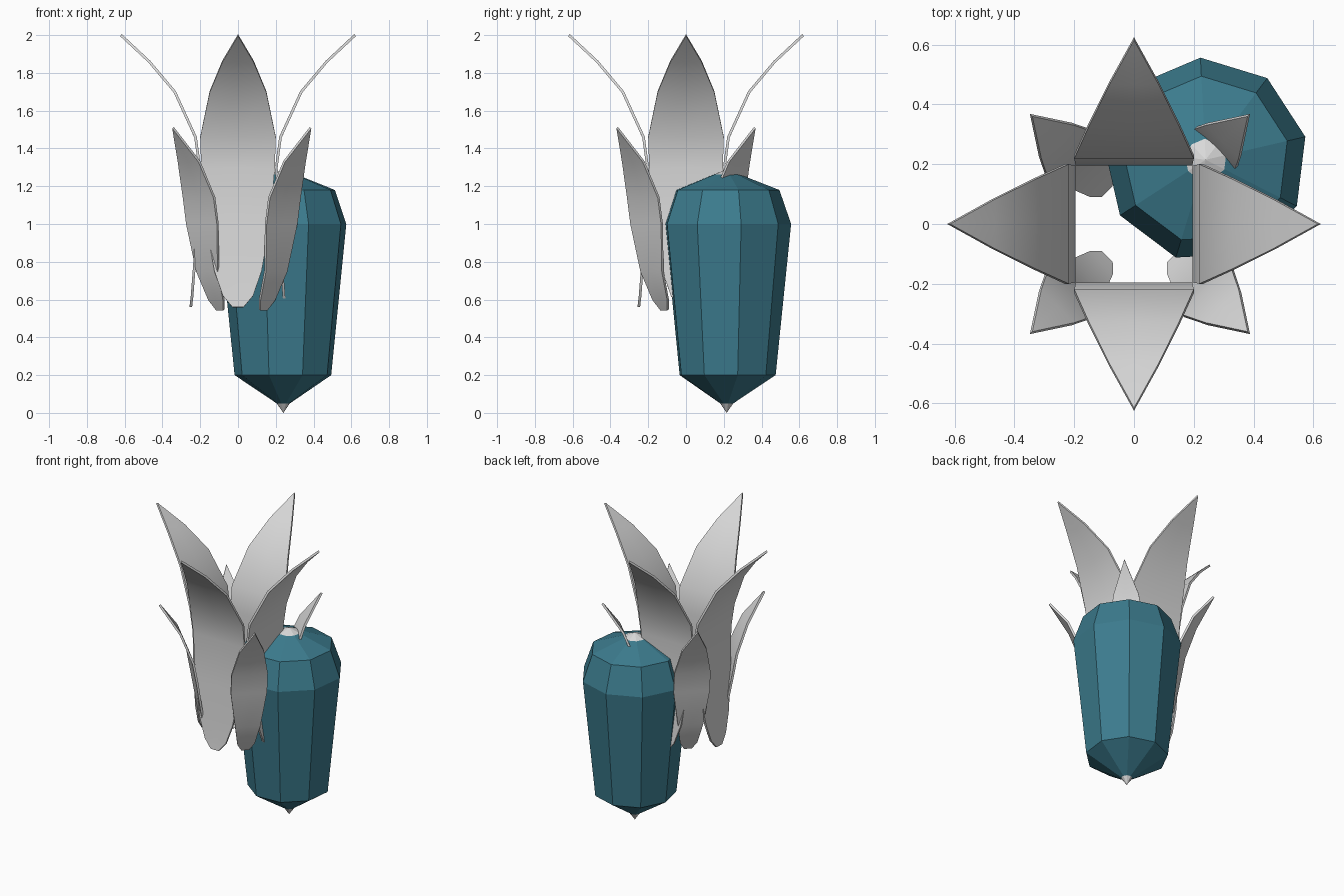
import bpy
import bmesh
from math import sin, cos, pi, radians
from mathutils import Matrix

cube = bpy.data.objects.get("Cube")
if cube:
    bpy.data.objects.remove(cube, do_unlink=True)


def make_material(name, rgb):
    mat = bpy.data.materials.new(name)
    mat.use_nodes = True
    mat.diffuse_color = (*rgb, 1)
    mat.node_tree.nodes["Principled BSDF"].inputs["Base Color"].default_value = (*rgb, 1)
    return mat


TEAL = make_material("teal crystal", (0.045, 0.2, 0.27))
GREY = make_material("pale grey", (0.7, 0.7, 0.7))


def add_object(name, bm, materials):
    bmesh.ops.recalc_face_normals(bm, faces=bm.faces)
    mesh = bpy.data.meshes.new(name)
    bm.to_mesh(mesh)
    bm.free()
    for mat in materials:
        mesh.materials.append(mat)
    obj = bpy.data.objects.new(name, mesh)
    bpy.context.collection.objects.link(obj)
    return obj


def crystal(name, profile, sides, phase, centre):
    """Lathe a faceted solid whose first and last points are tips."""
    bm = bmesh.new()
    rings = []
    for radius, z in profile:
        count = sides if radius else 1
        rings.append([bm.verts.new((centre[0] + radius * cos(phase + 2 * pi * i / sides),
                                    centre[1] + radius * sin(phase + 2 * pi * i / sides), z))
                      for i in range(count)])
    for level, (low, high) in enumerate(zip(rings, rings[1:])):
        for i in range(sides):
            j = (i + 1) % sides
            corners = [low[i % len(low)], low[j % len(low)],
                       high[j % len(high)], high[i % len(high)]]
            face = bm.faces.new(list(dict.fromkeys(corners)))
            # Both tips are pale, the body is teal
            face.material_index = 1 if level in (0, len(rings) - 2) else 0
    return add_object(name, bm, [TEAL, GREY])


def leaf(name, rows, angle, centre_x=0):
    """Build a blade from (distance, height, half width) rows, ending in a tip."""
    bm = bmesh.new()
    strips = [[bm.verts.new((r, side * w, z)) for side in ((-1, 0, 1) if w else (0,))]
              for r, z, w in rows]
    for low, high in zip(strips, strips[1:]):
        for i in range(2):
            top = high[i:i + 2] if len(high) > 1 else high
            bm.faces.new([low[i], low[i + 1], *reversed(top)])
    bm.transform(Matrix.Translation((centre_x, 0, 0)) @ Matrix.Rotation(angle, 4, "Z"))
    obj = add_object(name, bm, [GREY])
    solid = obj.modifiers.new("thickness", "SOLIDIFY")
    solid.thickness = 0.014
    solid.offset = 0
    bpy.ops.object.select_all(action="DESELECT")
    obj.select_set(True)
    bpy.context.view_layer.objects.active = obj
    bpy.ops.object.modifier_apply(modifier=solid.name)
    bpy.ops.object.shade_smooth_by_angle(angle=radians(40))
    return obj


# Faceted crystal with pale tips
crystal("crystal_body",
        [(0, 0), (0.035, 0.05), (0.26, 0.2), (0.342, 1.0),
         (0.28, 1.18), (0.07, 1.262), (0, 1.29)],
        9, radians(13), (0.24, 0.215))

# Tall outer blades and short diagonal blades
LARGE = [(0.25, 0.56, 0.03), (0.243, 0.62, 0.08), (0.233, 0.75, 0.125), (0.215, 1.0, 0.17),
         (0.203, 1.3, 0.195), (0.225, 1.46, 0.2), (0.335, 1.7, 0.15),
         (0.47, 1.86, 0.083), (0.62, 2.0, 0)]
SMALL = [(0.16, 0.545, 0.025), (0.19, 0.6, 0.055), (0.255, 0.75, 0.08), (0.295, 1.0, 0.115),
         (0.32, 1.14, 0.115), (0.395, 1.33, 0.078), (0.515, 1.51, 0)]

for k, side in enumerate(("left", "back", "right", "front")):
    leaf("large_leaf_" + side, LARGE, k * pi / 2)
for k, side in enumerate(("back_left", "back_right", "front_right", "front_left")):
    leaf("small_leaf_" + side, SMALL, pi / 4 + k * pi / 2, 0.02)
